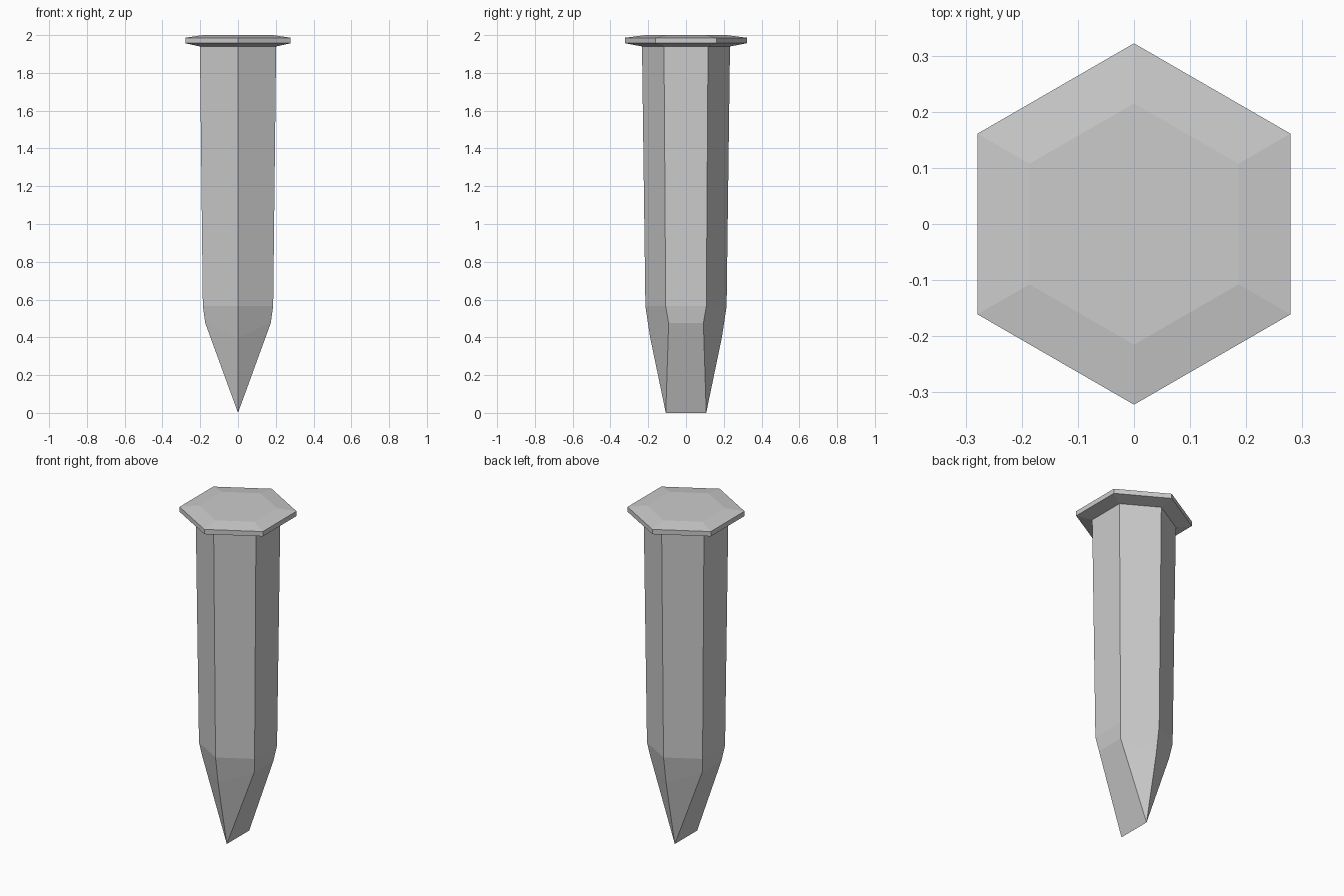
import bpy, bmesh
from math import sin, cos, radians

if "Cube" in bpy.data.objects:
    bpy.data.objects.remove(bpy.data.objects["Cube"])


def hex_ring(bm, r, z_side, z_ridge=None):
    """Hexagon ring with ridges on +-y; the ridge corners may sit at their own height."""
    z_ridge = z_side if z_ridge is None else z_ridge
    return [bm.verts.new((r * cos(radians(30 + 60 * i)), r * sin(radians(30 + 60 * i)),
                          z_ridge if i in (1, 4) else z_side)) for i in range(6)]


def bridge(bm, a, b):
    for i in range(6):
        j = (i + 1) % 6
        bm.faces.new((a[i], a[j], b[j], b[i]))


def finish(bm, name):
    bmesh.ops.recalc_face_normals(bm, faces=bm.faces)
    mesh = bpy.data.meshes.new(name)
    bm.to_mesh(mesh)
    bm.free()
    bpy.context.collection.objects.link(bpy.data.objects.new(name, mesh))


# Chamfered hexagonal head
bm = bmesh.new()
rings = [hex_ring(bm, r, z) for r, z in
         [(0.233, 1.94), (0.322, 1.957), (0.322, 1.986), (0.215, 2.0)]]
for a, b in zip(rings, rings[1:]):
    bridge(bm, a, b)
bm.faces.new(rings[0])
bm.faces.new(rings[-1])
finish(bm, "head")

# Tapered shaft with a chisel point
bm = bmesh.new()
top = hex_ring(bm, 0.233, 1.945)
low = hex_ring(bm, 0.215, 0.565)
neck = hex_ring(bm, 0.2, 0.475, 0.40)
for i, v in enumerate(neck):
    if i in (1, 4):
        v.co.y *= 0.19 / 0.2
    else:
        v.co.y *= 0.92
bridge(bm, top, low)
bridge(bm, low, neck)
bm.faces.new(top)
back, front = (bm.verts.new((0, y, 0)) for y in (0.107, -0.107))
for side, ridge, tip in [(0, 1, back), (2, 1, back), (3, 4, front), (5, 4, front)]:
    bm.faces.new((neck[side], neck[ridge], tip))
for a, b in [(5, 0), (3, 2)]:
    bm.faces.new((neck[a], neck[b], back, front))
finish(bm, "shaft")
